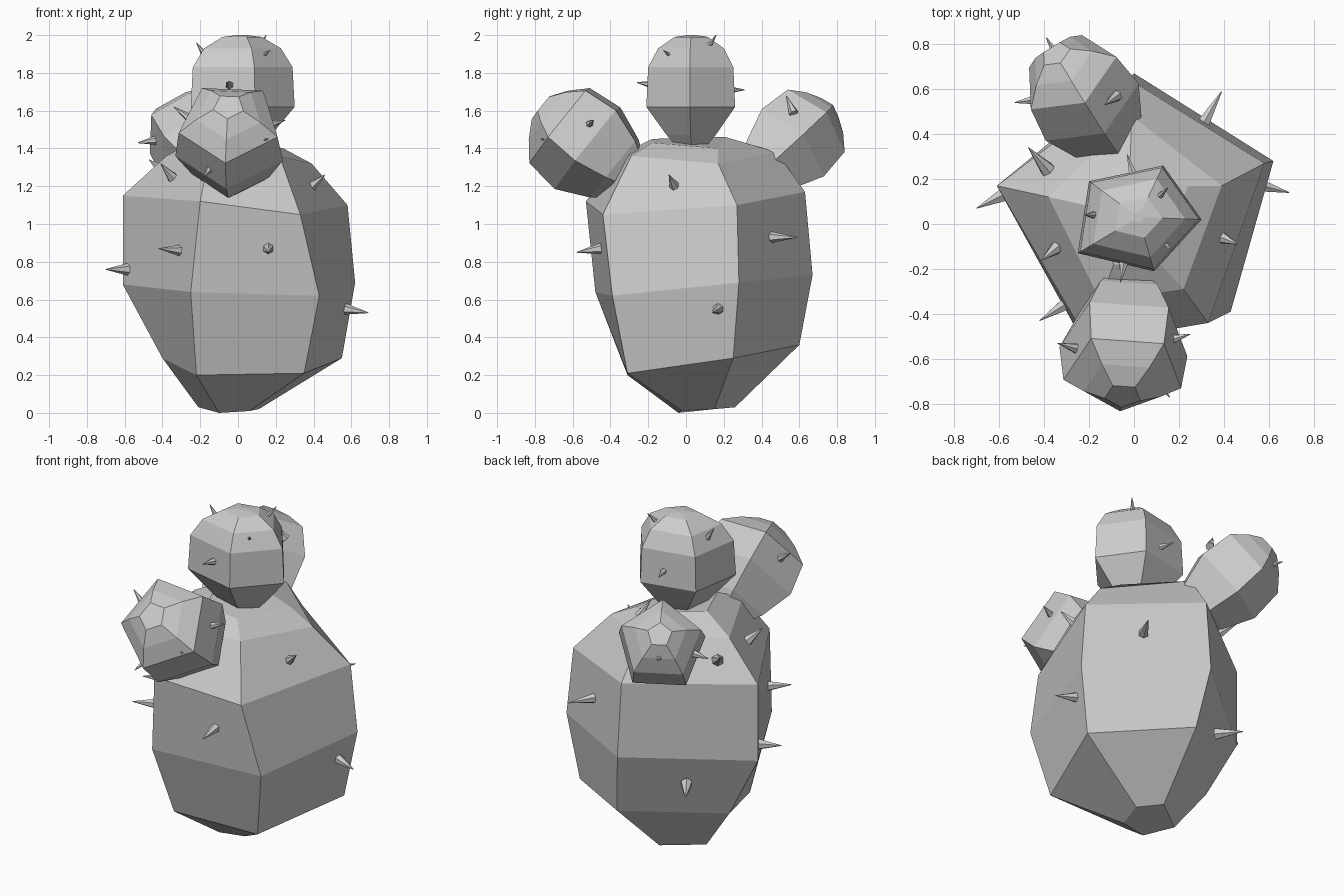
import bpy, bmesh
from math import cos, sin, radians
from mathutils import Vector, Matrix


def loft(name, rings):
    """Skin equal-length rings of points, capping both ends."""
    bm = bmesh.new()
    vs = [[bm.verts.new(p) for p in r] for r in rings]
    n = len(rings[0])
    for a, b in zip(vs, vs[1:]):
        for i in range(n):
            j = (i + 1) % n
            bm.faces.new((a[i], a[j], b[j], b[i]))
    bm.faces.new(vs[0])
    bm.faces.new(vs[-1])
    bmesh.ops.recalc_face_normals(bm, faces=bm.faces)
    me = bpy.data.meshes.new(name)
    bm.to_mesh(me)
    bm.free()
    ob = bpy.data.objects.new(name, me)
    bpy.context.collection.objects.link(ob)
    return ob


def spines(name, pairs, radius):
    """Six-sided cones from base to tip, sunk slightly into the surface."""
    bm = bmesh.new()
    for base, tip in pairs:
        b, t = Vector(base), Vector(tip)
        d = (t - b).normalized()
        b = b - d * 0.03
        m = Matrix.Translation((b + t) / 2) @ d.to_track_quat('Z', 'Y').to_matrix().to_4x4()
        bmesh.ops.create_cone(bm, cap_ends=True, segments=6, radius1=radius,
                              radius2=0.002, depth=(t - b).length, matrix=m)
    me = bpy.data.meshes.new(name)
    bm.to_mesh(me)
    bm.free()
    bpy.context.collection.objects.link(bpy.data.objects.new(name, me))


def arm(name, centre, axis, up, section, profile):
    """Pentagonal bud along an axis; section is in the (side, up) plane."""
    c, w = Vector(centre), Vector(axis).normalized()
    u = Vector(up).cross(w).normalized()
    v = w.cross(u)
    loft(name, [[c + w * t + (u * x + v * y) * s for x, y in section] for t, s in profile])


def pentagon(r, start):
    return [(r * cos(radians(start + 72 * i)), r * sin(radians(start + 72 * i))) for i in range(5)]


# Main body: five-sided tilted rings (back, right, front right, front left, left)
loft("body", [
    [(0.00, 0.26, 0.03), (0.11, 0.15, 0.02), (0.06, -0.02, 0.01), (-0.10, -0.04, 0.0), (-0.21, 0.10, 0.03)],
    [(0.05, 0.60, 0.36), (0.55, 0.25, 0.29), (0.35, -0.31, 0.21), (-0.22, -0.31, 0.20), (-0.40, 0.15, 0.29)],
    [(0.00, 0.67, 0.73), (0.62, 0.28, 0.69), (0.43, -0.39, 0.62), (-0.25, -0.48, 0.64), (-0.61, 0.17, 0.68)],
    [(0.00, 0.63, 1.17), (0.58, 0.27, 1.10), (0.33, -0.44, 1.05), (-0.20, -0.53, 1.12), (-0.61, 0.17, 1.15)],
    [(-0.01, 0.48, 1.38), (0.39, 0.17, 1.32), (0.22, -0.29, 1.36), (-0.15, -0.34, 1.37), (-0.38, 0.12, 1.36)],
    [(-0.02, 0.21, 1.46), (0.24, 0.17, 1.40), (0.12, -0.18, 1.43), (-0.09, -0.18, 1.45), (-0.20, 0.08, 1.46)],
])

# Top bud
arm("top_bud", (0.02, 0.03, 1.62), (0, 0, 1), (0, 1, 0),
    [(-0.22, 0.16), (0.11, 0.23), (0.28, -0.01), (0.07, -0.24), (-0.27, -0.16)],
    [(-0.22, 0.3), (-0.15, 0.55), (0, 1), (0.21, 0.96), (0.31, 0.74), (0.37, 0.38), (0.38, 0.1)])

# Front and back buds
bud = [(-0.32, 0.35), (-0.18, 0.72), (0, 1), (0.19, 0.92), (0.27, 0.6), (0.325, 0.28)]
arm("front_bud", (-0.04, -0.51, 1.42), (-0.03, -0.78, 0.62), (0, 0, 1), pentagon(0.3, -93), bud)
arm("back_bud", (-0.21, 0.54, 1.41), (-0.40, 0.62, 0.58), (0, 0, 1), pentagon(0.255, 88), bud)

# Spines
spines("body_spines", [
    ((-0.60, 0.12, 0.76), (-0.70, 0.07, 0.76)),
    ((-0.31, -0.36, 0.86), (-0.42, -0.43, 0.87)),
    ((0.16, -0.45, 0.87), (0.165, -0.58, 0.85)),
    ((0.57, 0.17, 0.55), (0.69, 0.14, 0.53)),
    ((0.31, 0.45, 0.93), (0.39, 0.59, 0.93)),
    ((0.39, -0.06, 1.20), (0.46, -0.09, 1.26)),
    ((-0.40, 0.26, 1.28), (-0.47, 0.34, 1.34)),
    ((-0.35, -0.11, 1.25), (-0.41, -0.16, 1.32)),
    ((-0.29, 0.41, 0.53), (-0.36, 0.52, 0.52)),
], 0.036)
spines("top_bud_spines", [
    ((0.11, 0.12, 1.94), (0.15, 0.16, 2.0)),
    ((0.12, -0.07, 1.88), (0.17, -0.12, 1.92)),
    ((-0.05, -0.20, 1.74), (-0.06, -0.26, 1.75)),
    ((-0.01, 0.24, 1.71), (-0.03, 0.31, 1.71)),
    ((-0.18, 0.04, 1.90), (-0.22, 0.04, 1.96)),
], 0.022)
spines("front_bud_spines", [
    ((-0.27, -0.55, 1.57), (-0.34, -0.53, 1.62)),
    ((0.18, -0.51, 1.53), (0.25, -0.49, 1.55)),
    ((0.10, -0.71, 1.44), (0.16, -0.77, 1.45)),
    ((-0.15, -0.68, 1.29), (-0.18, -0.75, 1.25)),
], 0.026)
spines("back_bud_spines", [
    ((-0.09, 0.56, 1.61), (-0.13, 0.53, 1.68)),
    ((-0.46, 0.55, 1.44), (-0.53, 0.54, 1.43)),
    ((-0.35, 0.76, 1.48), (-0.39, 0.83, 1.49)),
], 0.026)
